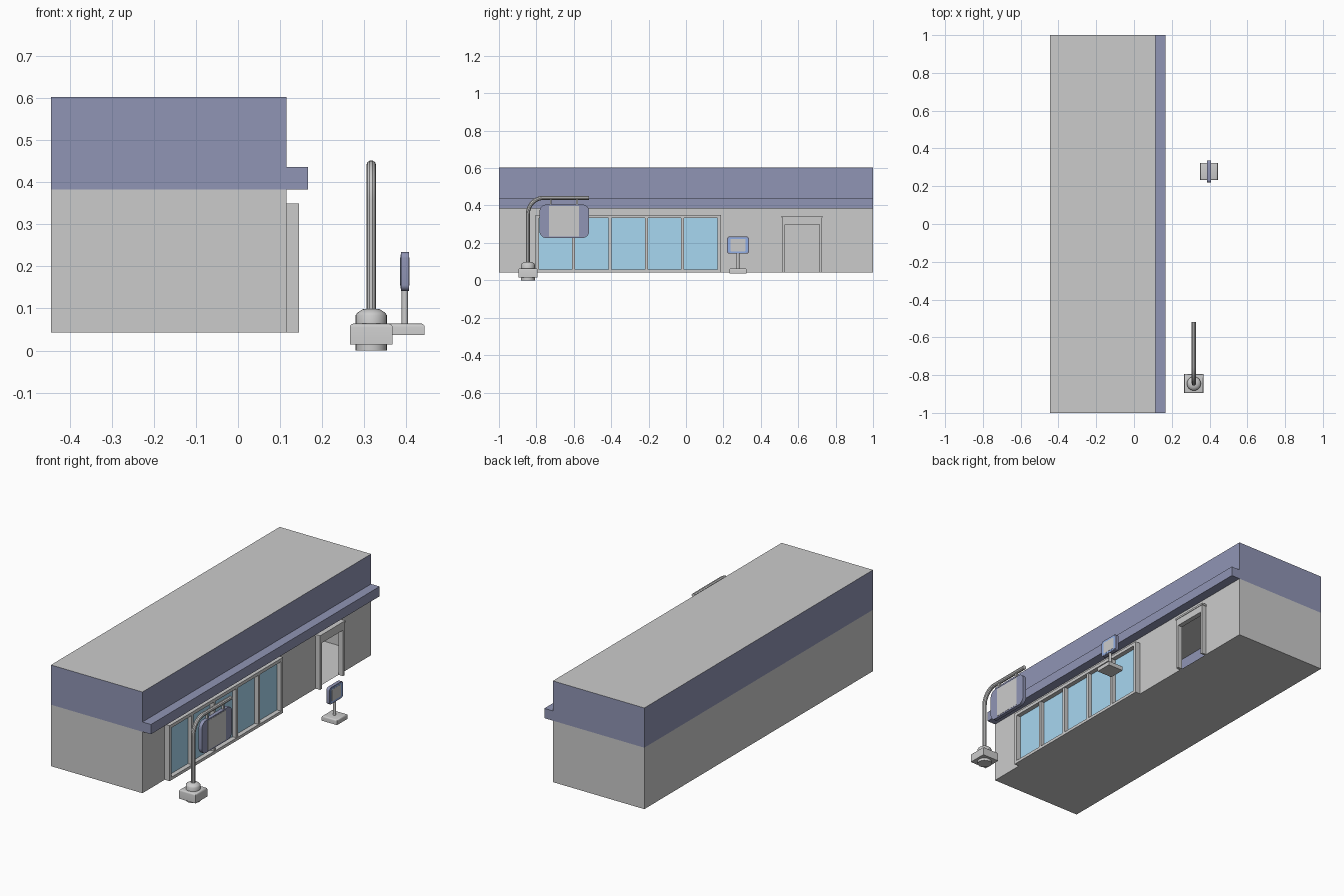
import bpy, bmesh, math
from mathutils import Vector

if "Cube" in bpy.data.objects:
    bpy.data.objects.remove(bpy.data.objects["Cube"])


def material(name, rgb):
    m = bpy.data.materials.new(name)
    m.diffuse_color = (*rgb, 1)
    m.use_nodes = True
    m.node_tree.nodes["Principled BSDF"].inputs["Base Color"].default_value = m.diffuse_color
    return m


PURPLE = material("purple_trim", (0.28, 0.30, 0.46))
BLUE = material("blue_border", (0.28, 0.42, 0.78))
GLASS = material("glass", (0.39, 0.68, 0.88))
LIGHT = material("light_panel", (0.65, 0.65, 0.66))


def finish(name, bm, mat=None, smooth=False, recalc=True):
    if recalc:
        bmesh.ops.recalc_face_normals(bm, faces=bm.faces[:])
    me = bpy.data.meshes.new(name)
    bm.to_mesh(me)
    bm.free()
    ob = bpy.data.objects.new(name, me)
    bpy.context.collection.objects.link(ob)
    if mat:
        me.materials.append(mat)
    if smooth:
        bpy.ops.object.select_all(action='DESELECT')
        ob.select_set(True)
        bpy.context.view_layer.objects.active = ob
        bpy.ops.object.shade_smooth_by_angle(angle=math.radians(35))
    return ob


def boxes(name, specs, mat=None, top_bevel=0):
    """Boxes given as (x0, x1, y0, y1, z0, z1), all in one object."""
    bm = bmesh.new()
    for x0, x1, y0, y1, z0, z1 in specs:
        vs = bmesh.ops.create_cube(bm, size=1)["verts"]
        for v in vs:
            v.co = Vector(((x0 + x1) / 2 + v.co.x * (x1 - x0),
                           (y0 + y1) / 2 + v.co.y * (y1 - y0),
                           (z0 + z1) / 2 + v.co.z * (z1 - z0)))
        if top_bevel:
            edges = [e for e in bm.edges if all(abs(v.co.z - z1) < 1e-5 for v in e.verts)]
            bmesh.ops.bevel(bm, geom=edges, offset=top_bevel, segments=3,
                            profile=0.5, affect='EDGES')
    return finish(name, bm, mat, smooth=bool(top_bevel))


def sheets(name, polys, mat=None):
    """Single-sided faces, wound to face outward."""
    bm = bmesh.new()
    for p in polys:
        bm.faces.new([bm.verts.new(c) for c in p])
    bmesh.ops.remove_doubles(bm, verts=bm.verts[:], dist=1e-5)
    return finish(name, bm, mat, recalc=False)


def plate(name, x, half_t, y0, y1, z0, z1, r, mat):
    """Rounded panel standing in the yz plane."""
    bm = bmesh.new()
    pts = []
    for i, (cy, cz) in enumerate([(y1 - r, z1 - r), (y0 + r, z1 - r),
                                  (y0 + r, z0 + r), (y1 - r, z0 + r)]):
        for k in range(7):
            a = math.radians(90 * i + 15 * k)
            pts.append((x - half_t, cy + r * math.cos(a), cz + r * math.sin(a)))
    f = bm.faces.new([bm.verts.new(p) for p in pts])
    ext = bmesh.ops.extrude_face_region(bm, geom=[f])["geom"]
    bmesh.ops.translate(bm, vec=(2 * half_t, 0, 0),
                        verts=[g for g in ext if isinstance(g, bmesh.types.BMVert)])
    return finish(name, bm, mat, smooth=True)


def lathe(name, x, y, profile):
    bm = bmesh.new()
    vs = [bm.verts.new((x + r, y, z)) for r, z in profile]
    edges = [bm.edges.new(p) for p in zip(vs, vs[1:])]
    bmesh.ops.spin(bm, geom=vs + edges, cent=(x, y, 0), axis=(0, 0, 1),
                   angle=2 * math.pi, steps=24)
    bmesh.ops.remove_doubles(bm, verts=bm.verts[:], dist=1e-5)
    return finish(name, bm, smooth=True)


# Hollow building shell with an open doorway
XB, XF, ZB, ZM, ZT = -0.445, 0.115, 0.043, 0.383, 0.603
DY0, DY1, DZ = 0.53, 0.715, 0.297
sheets("walls", [
    [(XF, -1, ZB), (XF, DY0, ZB), (XF, DY0, DZ), (XF, DY1, DZ), (XF, DY1, ZB),
     (XF, 1, ZB), (XF, 1, ZM), (XF, -1, ZM)],
    [(XB, 1, ZB), (XB, -1, ZB), (XB, -1, ZM), (XB, 1, ZM)],
    [(XB, -1, ZB), (XF, -1, ZB), (XF, -1, ZM), (XB, -1, ZM)],
    [(XF, 1, ZB), (XB, 1, ZB), (XB, 1, ZM), (XF, 1, ZM)],
    [(XB, 1, ZB), (XF, 1, ZB), (XF, -1, ZB), (XB, -1, ZB)],
])
sheets("roof", [[(XB, -1, ZT), (XF, -1, ZT), (XF, 1, ZT), (XB, 1, ZT)]])

# Coloured upper band with its projecting ledge
XL, ZL = 0.167, 0.437
prof = [(XF, ZT), (XF, ZL), (XL, ZL), (XL, ZM), (XF, ZM)]
band = [[(a[0], -1, a[1]), (b[0], -1, b[1]), (b[0], 1, b[1]), (a[0], 1, a[1])]
        for a, b in zip(prof, prof[1:])]
band.append([(XB, -1, ZM), (XB, -1, ZT), (XB, 1, ZT), (XB, 1, ZM)])
end = [(XB, ZM), (XF, ZM), (XL, ZM), (XL, ZL), (XF, ZL), (XF, ZT), (XB, ZT)]
band.append([(x, -1, z) for x, z in end])
band.append([(x, 1, z) for x, z in reversed(end)])
for i in (0, 1, 2, 3, 4):
    band[i].reverse()
sheets("upper_band", band, PURPLE)

# Window row: outer frame, mullions and panes
WY0, WY1, WZ, FX = -0.805, 0.187, 0.35, 0.145
IY0, IY1 = WY0 + 0.018, WY1 - 0.018
boxes("window_frame", [(XF, FX, WY0, IY0, ZB, WZ), (XF, FX, IY1, WY1, ZB, WZ),
                       (XF, FX, IY0, IY1, 0.332, WZ), (XF, FX, IY0, IY1, ZB, 0.059)])
step = (IY1 - IY0 + 0.016) / 5
boxes("window_mullions", [(XF, FX - 0.003, IY0 + i * step - 0.016, IY0 + i * step, 0.059, 0.332)
                          for i in range(1, 5)])
boxes("window_glass", [(XF + 0.001, XF + 0.005, IY0 + i * step, IY0 + (i + 1) * step - 0.016,
                        0.059, 0.332) for i in range(5)], GLASS)

# Door surround
boxes("door_frame", [(XF, FX - 0.003, 0.515, DY0, ZB, 0.335),
                     (XF, FX - 0.003, DY1, 0.727, ZB, 0.335),
                     (XF, FX - 0.003, DY0, DY1, DZ, 0.335),
                     (XF, FX, 0.511, 0.731, 0.335, 0.345)])

# Curved post with hanging sign
PX, PY = 0.317, -0.845
boxes("post_base", [(PX - 0.051, PX + 0.051, PY - 0.051, PY + 0.051, 0.014, 0.064)],
      top_bevel=0.009)
lathe("post_foot", PX, PY, [(0, 0), (0.037, 0), (0.037, 0.016), (0, 0.016)])
lathe("post_collar", PX, PY, [(0, 0.06), (0.037, 0.06), (0.037, 0.084), (0.033, 0.09),
                              (0.021, 0.098), (0, 0.1)])
R = 0.085
path = [(PX, PY, 0.09)]
path += [(PX, PY + R - R * math.cos(a), 0.441 - R + R * math.sin(a))
         for a in (math.radians(9 * k) for k in range(11))]
path.append((PX, -0.518, 0.441))
cu = bpy.data.curves.new("curved_post", 'CURVE')
cu.dimensions = '3D'
cu.bevel_depth = 0.0115
cu.bevel_resolution = 3
cu.use_fill_caps = True
sp = cu.splines.new('POLY')
sp.points.add(len(path) - 1)
for p, c in zip(sp.points, path):
    p.co = (*c, 1)
post = bpy.data.objects.new("curved_post", cu)
bpy.context.collection.objects.link(post)
bpy.ops.object.select_all(action='DESELECT')
post.select_set(True)
bpy.context.view_layer.objects.active = post
bpy.ops.object.convert(target='MESH')
bpy.ops.object.shade_smooth_by_angle(angle=math.radians(35))

boxes("sign_hangers", [(PX - 0.005, PX + 0.005, y - 0.005, y + 0.005, 0.4, 0.435)
                       for y in (-0.723, -0.583)])
plate("hanging_sign", PX, 0.01, -0.783, -0.518, 0.226, 0.405, 0.036, PURPLE)
boxes("hanging_sign_panel", [(PX - 0.011, PX + 0.011, -0.732, -0.572, 0.234, 0.398)], LIGHT)

# Small standing sign
SX, SY = 0.397, 0.278
boxes("small_sign_base", [(SX - 0.047, SX + 0.047, SY - 0.046, SY + 0.046, 0.037, 0.064)],
      top_bevel=0.008)
lathe("small_sign_post", SX, SY, [(0, 0.06), (0.0075, 0.06), (0.0075, 0.145), (0, 0.145)])
plate("small_sign_board", SX, 0.0095, SY - 0.059, SY + 0.059, 0.142, 0.234, 0.014, PURPLE)
plate("small_sign_border", SX, 0.0103, SY - 0.053, SY + 0.053, 0.147, 0.229, 0.012, BLUE)
plate("small_sign_panel", SX, 0.0111, SY - 0.041, SY + 0.041, 0.155, 0.221, 0.006, LIGHT)
